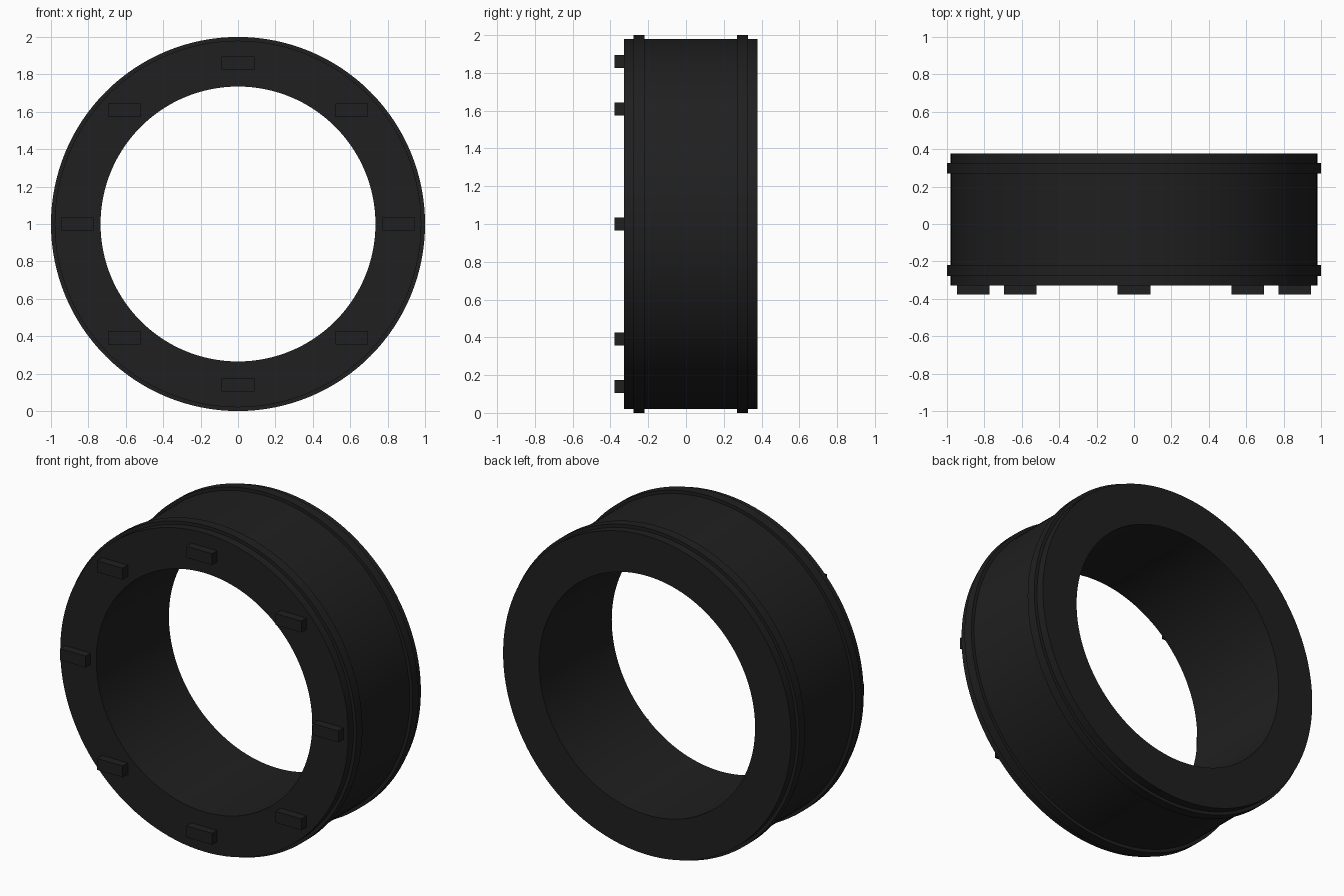
import bpy, bmesh, math
from mathutils import Matrix, Vector

if "Cube" in bpy.data.objects:
    bpy.data.objects.remove(bpy.data.objects["Cube"])

SEGMENTS = 128
CENTRE_Z = 1.0

black = bpy.data.materials.new("matte_black")
black.diffuse_color = (0.014, 0.014, 0.014, 1)
black.use_nodes = True
black.node_tree.nodes["Principled BSDF"].inputs["Base Color"].default_value = black.diffuse_color


def add_object(name, bm):
    mesh = bpy.data.meshes.new(name)
    bmesh.ops.recalc_face_normals(bm, faces=bm.faces)
    bm.to_mesh(mesh)
    bm.free()
    mesh.materials.append(black)
    obj = bpy.data.objects.new(name, mesh)
    bpy.context.collection.objects.link(obj)
    return obj


def ring(name, inner, outer, y0, y1):
    """Rectangular section swept around the y axis."""
    bm = bmesh.new()
    section = [(inner, y0), (outer, y0), (outer, y1), (inner, y1)]
    loops = []
    for i in range(SEGMENTS):
        a = 2 * math.pi * i / SEGMENTS
        loops.append([bm.verts.new((r * math.cos(a), y, CENTRE_Z + r * math.sin(a)))
                      for r, y in section])
    for i in range(SEGMENTS):
        p, q = loops[i], loops[(i + 1) % SEGMENTS]
        for j in range(4):
            k = (j + 1) % 4
            bm.faces.new((p[j], p[k], q[k], q[j]))
    obj = add_object(name, bm)
    bpy.ops.object.select_all(action='DESELECT')
    obj.select_set(True)
    bpy.context.view_layer.objects.active = obj
    bpy.ops.object.shade_smooth_by_angle(angle=math.radians(30))


# Main hollow body
ring("ring_body", 0.735, 0.98, -0.328, 0.378)

# Raised bands near both ends
ring("front_band", 0.97, 1.0, -0.278, -0.219)
ring("back_band", 0.97, 1.0, 0.27, 0.327)

# Eight upright, axis-aligned lugs on the front face
for i in range(8):
    a = i * math.pi / 4
    centre = Vector((0.86 * math.cos(a), -0.352, CENTRE_Z + 0.86 * math.sin(a)))
    bm = bmesh.new()
    bmesh.ops.create_cube(bm, size=1, matrix=Matrix.Translation(centre)
                          @ Matrix.Diagonal((0.175, 0.052, 0.07, 1)))
    add_object(f"front_lug_{i + 1}", bm)
